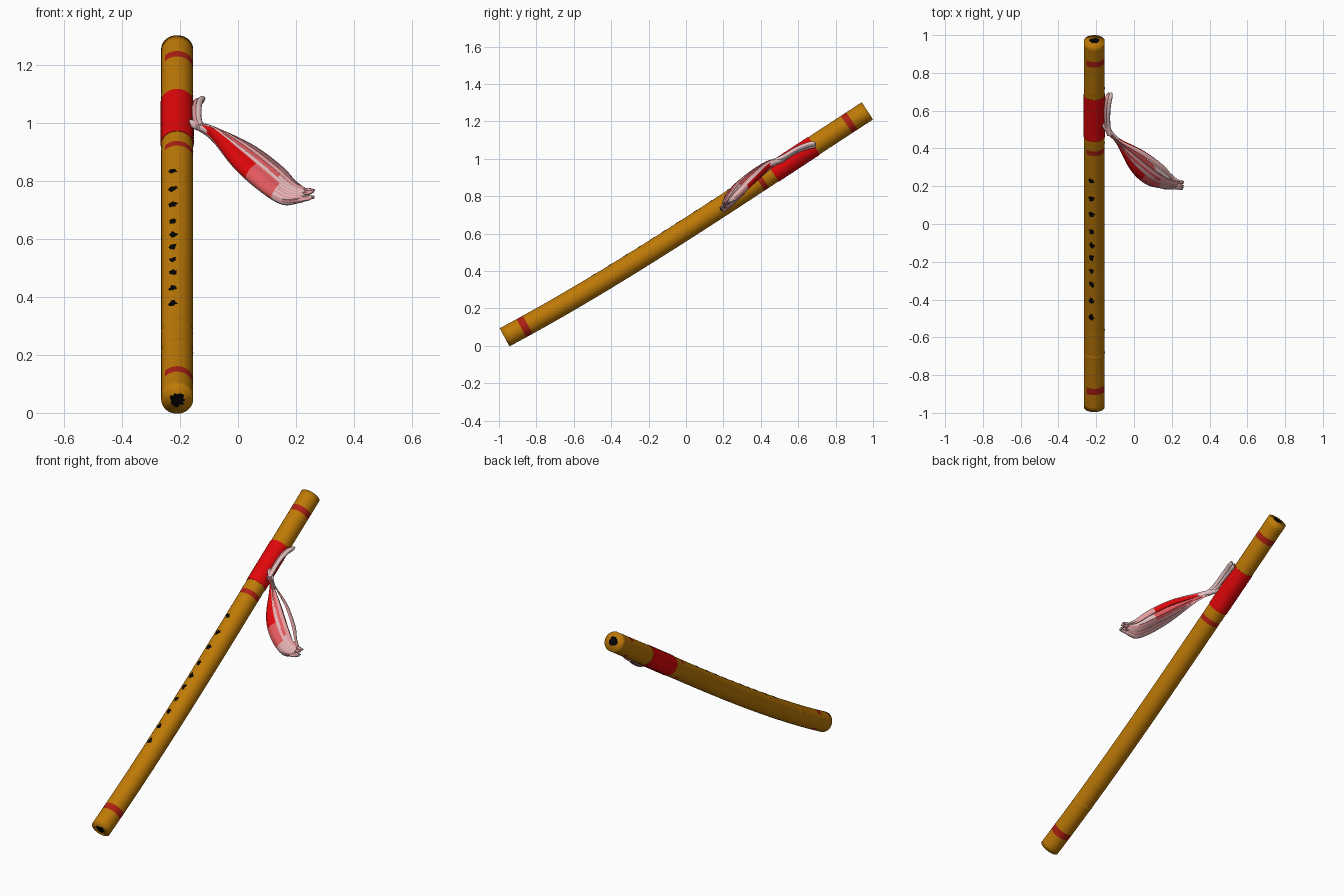
import bpy, bmesh, math, random
from mathutils import Vector

random.seed(4)
cube = bpy.data.objects.get("Cube")
if cube:
    bpy.data.objects.remove(cube)


def material(name, r, g, b):
    m = bpy.data.materials.new(name)
    m.use_nodes = True
    m.diffuse_color = (r, g, b, 1)
    m.node_tree.nodes["Principled BSDF"].inputs["Base Color"].default_value = (r, g, b, 1)
    return m


WOOD = material("bamboo", 0.52, 0.195, 0.002)
BAND = material("brick red", 0.42, 0.014, 0.006)
RED = material("bright red", 0.74, 0.002, 0.003)
ROSE = material("rose", 0.76, 0.10, 0.11)
PINK = material("dusty pink", 0.76, 0.33, 0.34)
PALE = material("pale pink", 0.78, 0.54, 0.54)
BLACK = material("black", 0.001, 0.001, 0.001)

X0, RADIUS, END = -0.21, 0.055, 0.97


def finish(name, bm, mats, angle=60):
    bmesh.ops.recalc_face_normals(bm, faces=bm.faces)
    mesh = bpy.data.meshes.new(name)
    bm.to_mesh(mesh)
    bm.free()
    for m in mats:
        mesh.materials.append(m)
    ob = bpy.data.objects.new(name, mesh)
    bpy.context.collection.objects.link(ob)
    bpy.ops.object.select_all(action='DESELECT')
    ob.select_set(True)
    bpy.context.view_layer.objects.active = ob
    bpy.ops.object.shade_smooth_by_angle(angle=math.radians(angle))


def skin(bm, rings, rule):
    """Closed skin over rings of points; rule(ring, segment) gives the slot."""
    rings = [[bm.verts.new(p) for p in ring] for ring in rings]
    n = len(rings[0])
    for i in range(len(rings) - 1):
        for k in range(n):
            j = (k + 1) % n
            f = bm.faces.new((rings[i][k], rings[i][j], rings[i + 1][j], rings[i + 1][k]))
            f.material_index = rule(i, k)
    bm.faces.new(rings[0]).material_index = rule(0, 0)
    bm.faces.new(rings[-1]).material_index = rule(len(rings) - 2, 0)


def sweep(bm, path, radii, sides, rule):
    """Round tube along a path."""
    rings = []
    for i, p in enumerate(path):
        tangent = path[min(i + 1, len(path) - 1)] - path[max(i - 1, 0)]
        side = tangent.cross(Vector((0, 0, 1))).normalized()
        up = side.cross(tangent).normalized()
        rings.append([p + radii[i] * (side * math.sin(a) + up * math.cos(a))
                      for a in (math.tau * k / sides for k in range(sides))])
    skin(bm, rings, rule)


def centre(y):
    """Gently sagging centre line of the pipe."""
    sag = 0.028 * (1 - (y / END) ** 2) * (1 - 0.6 * y)
    return Vector((X0, y, 0.651 + 0.624 * y - sag))


def frame(y):
    along = (centre(y + 0.01) - centre(y - 0.01)).normalized()
    return along, Vector((1, 0, 0)).cross(along)


# Pipe with faint bamboo joints; the painted bands leave the far side bare
SIDES = 36
bands = [(-0.88, -0.846), (0.39, 0.414), (0.858, 0.887)]
joints = [-0.68, -0.56, 0.43, 0.72]
ys = sorted({-END + 2 * END * i / 80 for i in range(81)}
            | {e for b in bands for e in b}
            | {j + d for j in joints for d in (-0.006, 0, 0.006)})
radii = [RADIUS + (0.0008 if y in joints else 0) for y in ys]


def pipe_rule(i, k):
    mid = (ys[i] + ys[i + 1]) / 2
    painted = not 215 < (k + 0.5) * 360 / SIDES < 310
    return int(painted and any(a < mid < b for a, b in bands))


bm = bmesh.new()
sweep(bm, [centre(y) for y in ys], radii, SIDES, pipe_rule)
finish("pipe", bm, [WOOD, BAND], 100)

# Thread wrapping made of many coils
coils = 16
wrap_y = [0.465 + 0.22 * i / (coils * 2) for i in range(coils * 2 + 1)]
wrap_r = [RADIUS + (0.0028 if i % 2 else 0.0016) for i in range(len(wrap_y))]
bm = bmesh.new()
sweep(bm, [centre(y) for y in wrap_y], wrap_r, SIDES, lambda i, k: 0)
finish("thread_wrap", bm, [RED], 80)


def ragged_fan(bm, place, low, high, count=16):
    """Uneven dark patch; place(u, v) maps flat coordinates to the surface."""
    hub = bm.verts.new(place(0, 0))
    rim = []
    for k in range(count):
        a, r = math.tau * k / count, random.uniform(low, high)
        rim.append(bm.verts.new(place(r * math.cos(a), r * math.sin(a))))
    for k in range(count):
        bm.faces.new((hub, rim[k], rim[(k + 1) % count]))


# Finger holes lying on the upper side
bm = bmesh.new()
for hole in (0.228, 0.134, 0.05, -0.04, -0.11, -0.18, -0.25, -0.32, -0.405, -0.495):
    def on_pipe(u, v, y0=hole + 0.028):
        along, up = frame(y0 + v)
        a = -0.27 + u / RADIUS
        return centre(y0 + v) + (RADIUS + 0.0015) * (up * math.cos(a) + Vector((math.sin(a), 0, 0)))
    ragged_fan(bm, on_pipe, 0.009, 0.019)
finish("finger_holes", bm, [BLACK])

# Dark bore at both ends
bm = bmesh.new()
for s in (-1, 1):
    def on_end(u, v, s=s):
        along, up = frame(s * END)
        return centre(s * END) + along * s * 0.002 + Vector((u, 0, 0)) + up * v
    ragged_fan(bm, on_end, 0.021, 0.03, 20)
finish("bore_ends", bm, [BLACK])


def smooth_path(points, steps):
    """Catmull-Rom resampling through the points."""
    p = [Vector(q) for q in points]
    p = [2 * p[0] - p[1]] + p + [2 * p[-1] - p[-2]]
    out = []
    for i in range(1, len(p) - 2):
        a, b, c, d = p[i - 1:i + 3]
        for t in (k / steps for k in range(steps)):
            out.append(0.5 * (2 * b + (c - a) * t + (2 * a - 5 * b + 4 * c - d) * t ** 2
                              + (3 * b - a - 3 * c + d) * t ** 3))
    return out + [p[-2]]


# Tassel: two ribbed lobes between an upper and a lower edge, split by a slit
upper = smooth_path([(-.145, .52, 1.0), (-.08, .45, .975), (.05, .385, .915),
                     (.15, .315, .845), (.2, .26, .795), (.23, .23, .775)], 5)
lower = smooth_path([(-.15, .49, .985), (-.095, .43, .955), (-.02, .29, .86),
                     (.06, .215, .785), (.15, .19, .725), (.225, .19, .728)], 5)
facing = Vector((0.1, -0.55, 0.83)).normalized()
last = len(upper) - 1


def lobe(bm, start, stop, columns):
    """Padded lobe; start(u) and stop(u) bound it across the tassel."""
    ribs = [[random.uniform(-0.003, 0.003) for c in range(columns + 1)] for s in (0, 1)]
    tints = [[random.choice((2, 2, 3)) for c in range(columns + 1)] for s in (0, 1)]
    loop = [(c, 0) for c in range(columns + 1)] + [(c, 1) for c in range(columns, -1, -1)]

    def across(c, u):
        return start(u) + (stop(u) - start(u)) * c / columns

    rings = []
    for i in range(last + 1):
        u = i / last
        swell = 0.3 + 0.7 * math.sin(math.pi * u)
        ring = []
        for c, back in loop:
            t = across(c, u)
            pad = 0.006 + 0.026 * math.sqrt(max(0, 4 * t * (1 - t))) + ribs[back][c]
            ring.append(upper[i].lerp(lower[i], t) + facing * pad * swell * (-1 if back else 1))
        rings.append(ring)

    def rule(i, k):
        (c, back), u = loop[k], (i + 0.5) / last
        t = across(c, u)
        if back:
            return int(t > 0.2) if t < 0.42 and 0.15 < u < 0.55 else tints[1][c]
        if t > 0.6 and u < 0.74:
            return int(u > 0.5)
        if 0.38 < t < 0.5 and 0.2 < u < 0.7:
            return 1
        return tints[0][c]

    skin(bm, rings, rule)


bm = bmesh.new()
lobe(bm, lambda u: 0, lambda u: 0.12, 3)
lobe(bm, lambda u: 0.12 + 0.16 * math.sin(math.pi * u), lambda u: 1, 16)
finish("tassel", bm, [RED, ROSE, PINK, PALE], 75)

# Frayed strand tips
bm = bmesh.new()
for n in range(9):
    t, lift = (n + 0.5) / 9, facing * random.uniform(-0.008, 0.008)
    reach = Vector((random.uniform(0.02, 0.037), -0.006, random.uniform(-0.004, 0.008)))
    path = [upper[i].lerp(lower[i], t) + lift for i in range(last - 5, last + 1)]
    path += [path[-1] + reach * 0.5, path[-1] + reach]
    tint = random.choice((0, 1))
    sweep(bm, path, [0.007] * (len(path) - 1) + [0.003], 6, lambda i, k: tint)
finish("strand_tips", bm, [PINK, PALE])

# Short loose ends above the knot, lying along the wrapping
bm = bmesh.new()
for n in range(5):
    shift = Vector((random.uniform(-0.009, 0.009), 0, random.uniform(-0.01, 0.01)))
    path = smooth_path([(-.13, .47, .985), (-.142, .52, 1.005), (-.145, .59, 1.045),
                        (-.14, .65, 1.068), (-.13, .695, 1.075)], 4)
    path = [p + shift * (0.5 + i / len(path)) for i, p in enumerate(path)]
    sweep(bm, path, [0.011] * (len(path) - 2) + [0.008, 0.003], 8, lambda i, k: int(n != 2))
finish("loose_ends", bm, [PINK, PALE])

# Knot holding the tassel to the wrapping
bm = bmesh.new()
knot = smooth_path([(-.165, .53, 1.0), (-.14, .5, .99), (-.11, .465, .978), (-.07, .43, .955)], 4)
sweep(bm, knot, [0.016 - 0.004 * abs(i - 5) / 7 for i in range(len(knot))], 10, lambda i, k: 0)
finish("tassel_knot", bm, [PALE])
